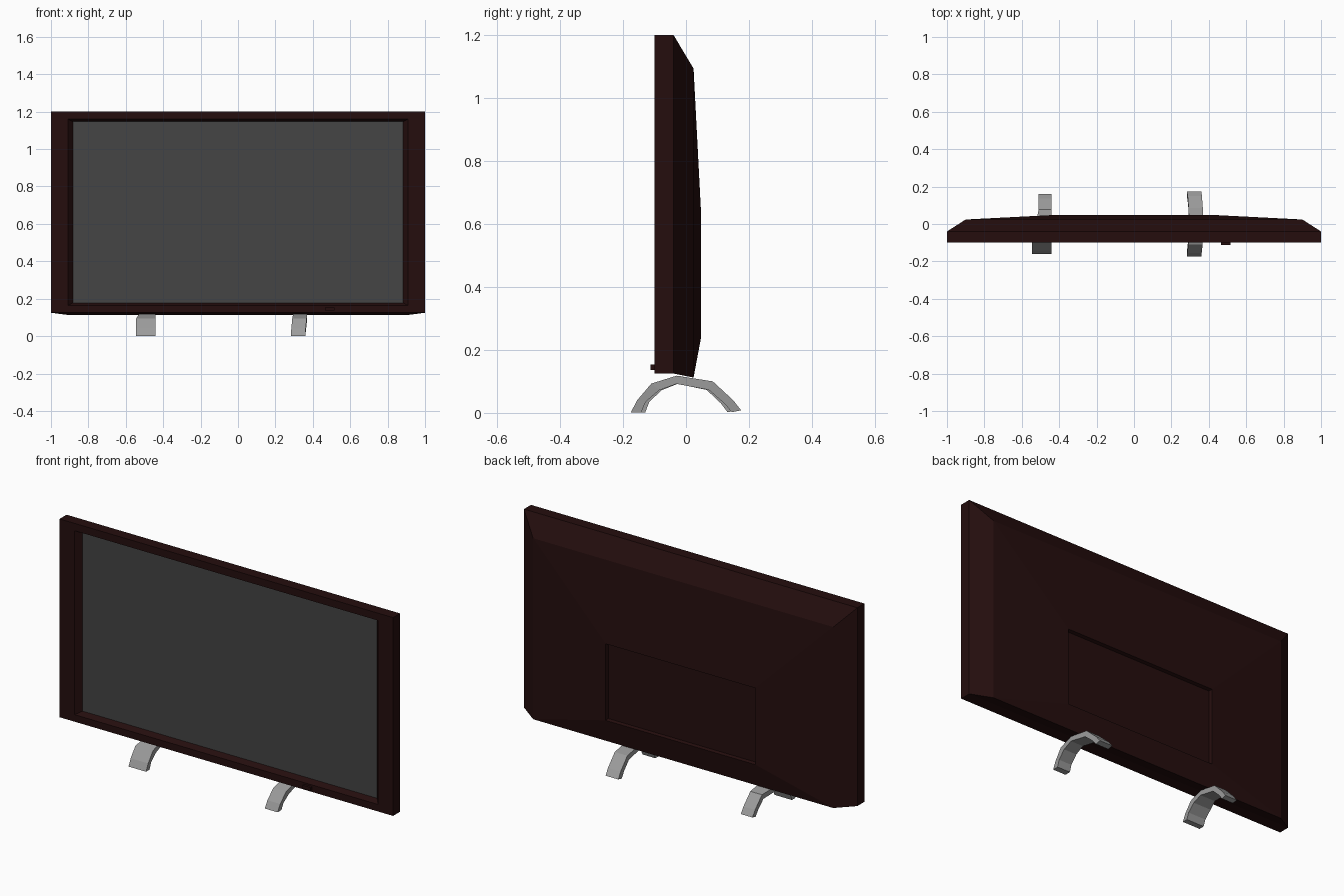
import bpy, bmesh

if "Cube" in bpy.data.objects:
    bpy.data.objects.remove(bpy.data.objects["Cube"])


def material(name, rgb):
    m = bpy.data.materials.new(name)
    m.diffuse_color = (*rgb, 1)
    m.use_nodes = True
    m.node_tree.nodes["Principled BSDF"].inputs["Base Color"].default_value = m.diffuse_color
    return m


CASE = material("dark maroon plastic", (0.018, 0.0042, 0.0042))
GLASS = material("screen grey", (0.058, 0.058, 0.058))
METAL = material("leg grey", (0.33, 0.33, 0.33))


def loft(name, rings, mats):
    """Skin a list of closed four-point rings and cap both ends."""
    bm = bmesh.new()
    loops = [[bm.verts.new(p) for p in ring] for ring in rings]
    first_cap = bm.faces.new(loops[0])
    bm.faces.new(loops[-1])
    for a, b in zip(loops, loops[1:]):
        for i in range(4):
            j = (i + 1) % 4
            bm.faces.new((a[i], a[j], b[j], b[i]))
    if len(mats) > 1:
        first_cap.material_index = 1
    bmesh.ops.recalc_face_normals(bm, faces=bm.faces[:])
    me = bpy.data.meshes.new(name)
    bm.to_mesh(me)
    bm.free()
    for m in mats:
        me.materials.append(m)
    ob = bpy.data.objects.new(name, me)
    bpy.context.collection.objects.link(ob)
    return ob


def rect(y, half_w, z0, z1):
    return [(-half_w, y, z0), (half_w, y, z0), (half_w, y, z1), (-half_w, y, z1)]


# Television case: recessed screen, bezel, slab, tapered back, recessed rear panel
loft("television_case", [
    rect(-0.070, 0.883, 0.178, 1.147),
    rect(-0.100, 0.91, 0.163, 1.16),
    rect(-0.100, 1.0, 0.125, 1.2),
    rect(-0.040, 1.0, 0.125, 1.2),
    rect(0.024, 0.90, 0.112, 1.093),
    rect(0.047, 0.45, 0.235, 0.65),
    rect(0.030, 0.445, 0.240, 0.645),
], [CASE, GLASS])

# Small sensor block under the screen
loft("sensor_block", [
    rect(-0.113, 0.025, 0.136, 0.154),
    rect(-0.098, 0.025, 0.136, 0.154),
], [CASE]).location.x = 0.49

# Arched legs: (y, z) outer and inner profile
OUTER = [(-.175, .002), (-.155, .040), (-.110, .093), (-.030, .118),
         (.085, .100), (.150, .040), (.175, .008)]
INNER = [(-.142, .002), (-.128, .035), (-.085, .072), (-.030, .092),
         (.072, .073), (.122, .030), (.145, .002)]


def leg(name, spans, y_scale):
    rings = []
    for (x0, x1), (yo, zo), (yi, zi) in zip(spans, OUTER, INNER):
        yo, yi = yo * y_scale, yi * y_scale
        rings.append([(x0, yo, zo), (x1, yo, zo), (x1, yi, zi), (x0, yi, zi)])
    loft(name, rings, [METAL])


leg("left_leg", [(-.545, -.44)] * 3 + [(-.53, -.44)] + [(-.51, -.44)] * 3, 0.91)
leg("right_leg", [(.283, .36), (.285, .362), (.29, .367), (.295, .37),
                  (.292, .368), (.287, .363), (.283, .36)], 1.0)
